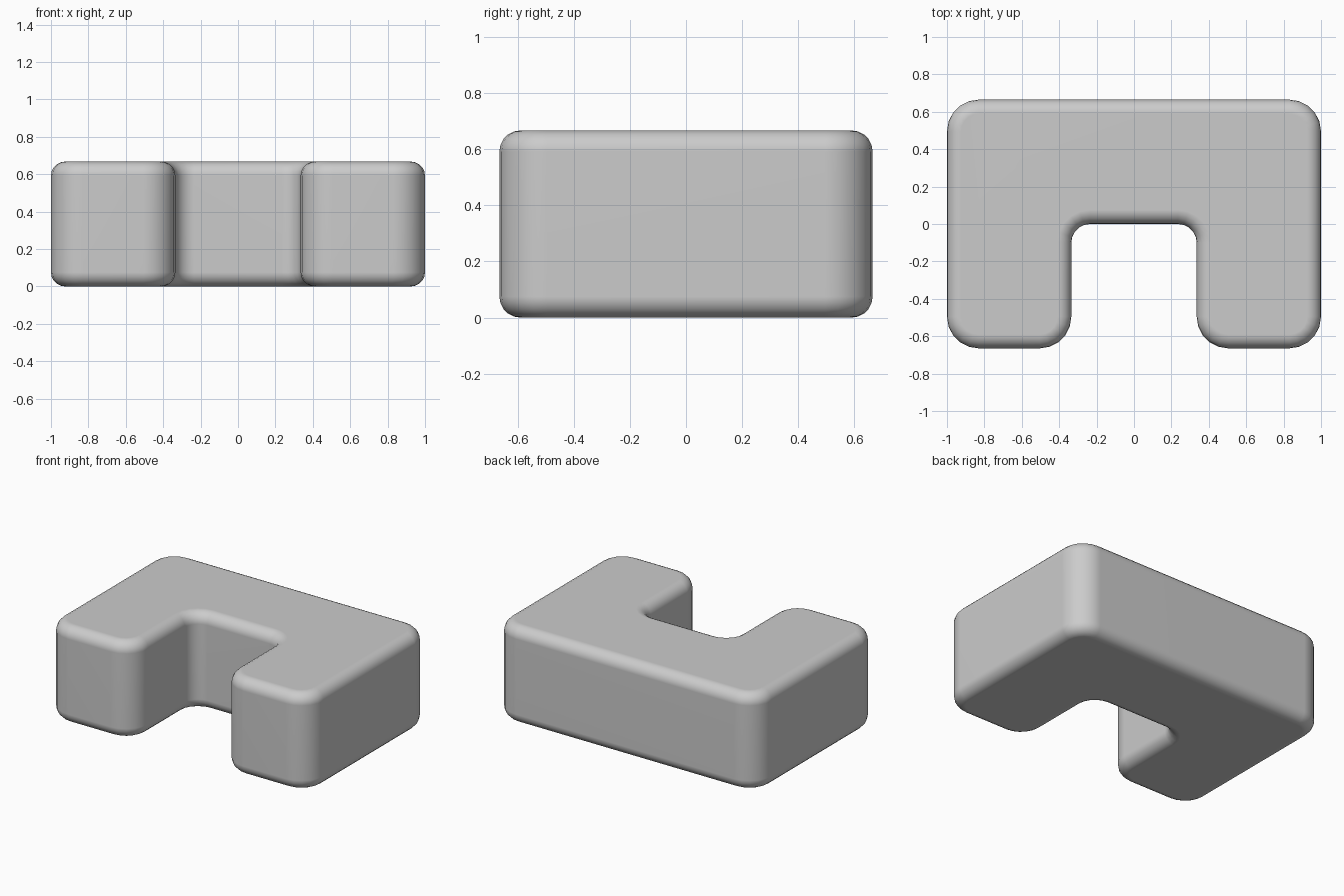
import bpy, bmesh
from math import sin, cos, radians, pi

if "Cube" in bpy.data.objects:
    bpy.data.objects.remove(bpy.data.objects["Cube"])

R, RI, B, H = 0.17, 0.1, 0.075, 0.667   # outer radius, inner radius, rim bevel, height
Y = 0.665
W = 0.335

# Corner arcs of the U outline: centre x, centre y, start angle, end angle, radius, sign of inset
ARCS = [
    (-1 + R, -Y + R, 180, 270, R, -1),
    (-W - R, -Y + R, 270, 360, R, -1),
    (-W + RI, -RI, 180, 90, RI, 1),
    (W - RI, -RI, 90, 0, RI, 1),
    (W + R, -Y + R, 180, 270, R, -1),
    (1 - R, -Y + R, 270, 360, R, -1),
    (1 - R, Y - R, 0, 90, R, -1),
    (-1 + R, Y - R, 90, 180, R, -1),
]


def outline(inset, steps=5):
    pts = []
    for cx, cy, a0, a1, r, s in ARCS:
        for i in range(steps + 1):
            a = radians(a0 + (a1 - a0) * i / steps)
            rad = r + s * inset
            pts.append((cx + rad * cos(a), cy + rad * sin(a)))
    return pts


# Rounded rim layers from bottom to top: (inset, height)
N = 5
rim = [(B * (1 - sin(i / N * pi / 2)), B * (1 - cos(i / N * pi / 2))) for i in range(N + 1)]
layers = rim + [(d, H - z) for d, z in reversed(rim)]

bm = bmesh.new()
rings = [[bm.verts.new((x, y, z)) for x, y in outline(d)] for d, z in layers]
for lo, hi in zip(rings, rings[1:]):
    n = len(lo)
    for i in range(n):
        j = (i + 1) % n
        bm.faces.new((lo[i], lo[j], hi[j], hi[i]))
bm.faces.new(rings[0][::-1])
bm.faces.new(rings[-1])
bmesh.ops.recalc_face_normals(bm, faces=bm.faces)

mesh = bpy.data.meshes.new("u_block")
bm.to_mesh(mesh)
bm.free()
block = bpy.data.objects.new("u_block", mesh)
bpy.context.collection.objects.link(block)

# Smooth shading with large flat faces kept flat
bpy.context.view_layer.objects.active = block
block.select_set(True)
bpy.ops.object.shade_smooth_by_angle(angle=radians(40))
mod = block.modifiers.new("weighted_normals", 'WEIGHTED_NORMAL')
mod.keep_sharp = True
